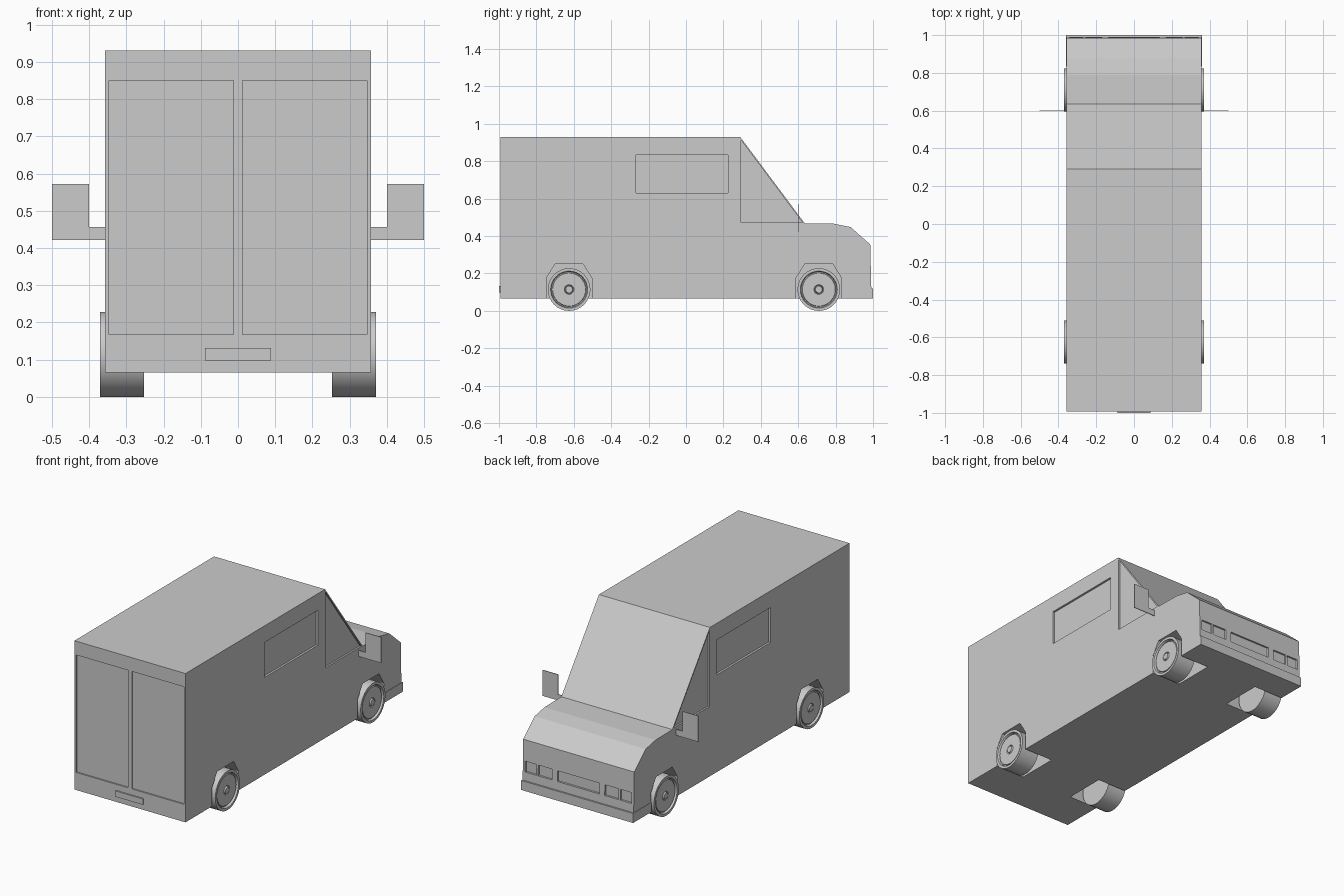
import bpy, bmesh, math
from mathutils import Vector

if "Cube" in bpy.data.objects:
    bpy.data.objects.remove(bpy.data.objects["Cube"])

W = 0.357                  # half width of the body
WHEELS = {"rear": -0.625, "front": 0.71}   # by axle y (nose points to +y)
R = 0.114                  # tyre radius


def finish(bm, name):
    bmesh.ops.recalc_face_normals(bm, faces=bm.faces[:])
    me = bpy.data.meshes.new(name)
    bm.to_mesh(me)
    bm.free()
    ob = bpy.data.objects.new(name, me)
    bpy.context.collection.objects.link(ob)
    return ob


def prism(bm, pts, axis, a, b):
    """Extrude a 2D outline along x (pts = y,z) or y (pts = x,z) from a to b."""
    place = (lambda p, t: (t, p[0], p[1])) if axis == "x" else (lambda p, t: (p[0], t, p[1]))
    f = bm.faces.new([bm.verts.new(place(p, a)) for p in pts])
    r = bmesh.ops.extrude_face_region(bm, geom=[f])
    move = Vector((b - a, 0, 0)) if axis == "x" else Vector((0, b - a, 0))
    bmesh.ops.translate(bm, vec=move, verts=[v for v in r["geom"] if isinstance(v, bmesh.types.BMVert)])


def rect(u0, u1, z0, z1):
    return [(u0, z0), (u1, z0), (u1, z1), (u0, z1)]


def solid(name, pts, axis, a, b):
    bm = bmesh.new()
    prism(bm, pts, axis, a, b)
    return finish(bm, name)


# Body shell from its side profile
body = solid("van_body", [(-0.992, 0.065), (-0.992, 0.93), (0.29, 0.93), (0.635, 0.468), (0.79, 0.466),
                          (0.88, 0.448), (0.985, 0.355), (0.992, 0.065)], "x", -W, W)

# Cutters for wheel wells, windows, rear doors, lights and grille
bm = bmesh.new()
arch = [(-0.122, 0.0), (-0.122, 0.175), (-0.075, 0.25), (0.075, 0.25), (0.122, 0.175), (0.122, 0.0)]
for s in (-1, 1):
    for y in WHEELS.values():
        prism(bm, [(y + u, z) for u, z in arch], "x", s * 0.17, s * 0.45)
    prism(bm, rect(-0.267, 0.225, 0.63, 0.833), "x", s * (W - 0.012), s * 0.45)
    prism(bm, [(0.295, 0.472), (0.295, 0.912), (0.623, 0.472)], "x", s * (W - 0.01), s * 0.45)
    prism(bm, rect(s * 0.012, s * 0.346, 0.167, 0.85), "y", -1.1, -0.984)
    for x0, x1 in ((0.27, 0.342), (0.17, 0.258)):
        prism(bm, rect(s * x0, s * x1, 0.17, 0.232), "y", 0.978, 1.1)
prism(bm, rect(-0.135, 0.135, 0.17, 0.232), "y", 0.978, 1.1)
cutter = finish(bm, "body_cutter")
cutter.hide_render = True

mod = body.modifiers.new("cut", "BOOLEAN")
mod.operation = "DIFFERENCE"
mod.solver = "EXACT"
mod.object = cutter
bpy.context.view_layer.objects.active = body
bpy.ops.object.modifier_apply(modifier=mod.name)
bpy.data.objects.remove(cutter)

# Front bumper wrapping round the nose, and rear plate holder
solid("front_bumper", rect(0.833, 1.0, 0.065, 0.12), "x", -W - 0.003, W + 0.003)
solid("rear_plate", rect(-0.088, 0.088, 0.098, 0.132), "y", -1.0, -0.99)

# Wing mirrors: thin L-shaped plates
mirror = [(0.35, 0.422), (0.5, 0.422), (0.5, 0.572), (0.4, 0.572), (0.4, 0.457), (0.35, 0.457)]
for s, side in ((-1, "left"), (1, "right")):
    solid(side + "_mirror", [(s * x, z) for x, z in mirror], "y", 0.598, 0.602)


# Wheels: lathed tyre, rim groove and hub cap
def wheel(name, s, y):
    prof = [(0.253, 0), (0.253, R), (0.371, R), (0.371, 0.099), (0.358, 0.095),
            (0.358, 0.09), (0.365, 0.088), (0.365, 0.026), (0.359, 0.022), (0.369, 0.018), (0.369, 0)]
    bm = bmesh.new()
    vs = [bm.verts.new((s * x, y, R + r)) for x, r in prof]
    es = [bm.edges.new(p) for p in zip(vs, vs[1:])]
    bmesh.ops.spin(bm, geom=vs + es, cent=(0, y, R), axis=(1, 0, 0), angle=math.tau, steps=32)
    bmesh.ops.remove_doubles(bm, verts=bm.verts[:], dist=1e-4)
    ob = finish(bm, name)
    bpy.ops.object.select_all(action="DESELECT")
    ob.select_set(True)
    bpy.context.view_layer.objects.active = ob
    bpy.ops.object.shade_smooth_by_angle(angle=math.radians(30))


for end, y in WHEELS.items():
    for s, side in ((-1, "left"), (1, "right")):
        wheel(f"{end}_{side}_wheel", s, y)
